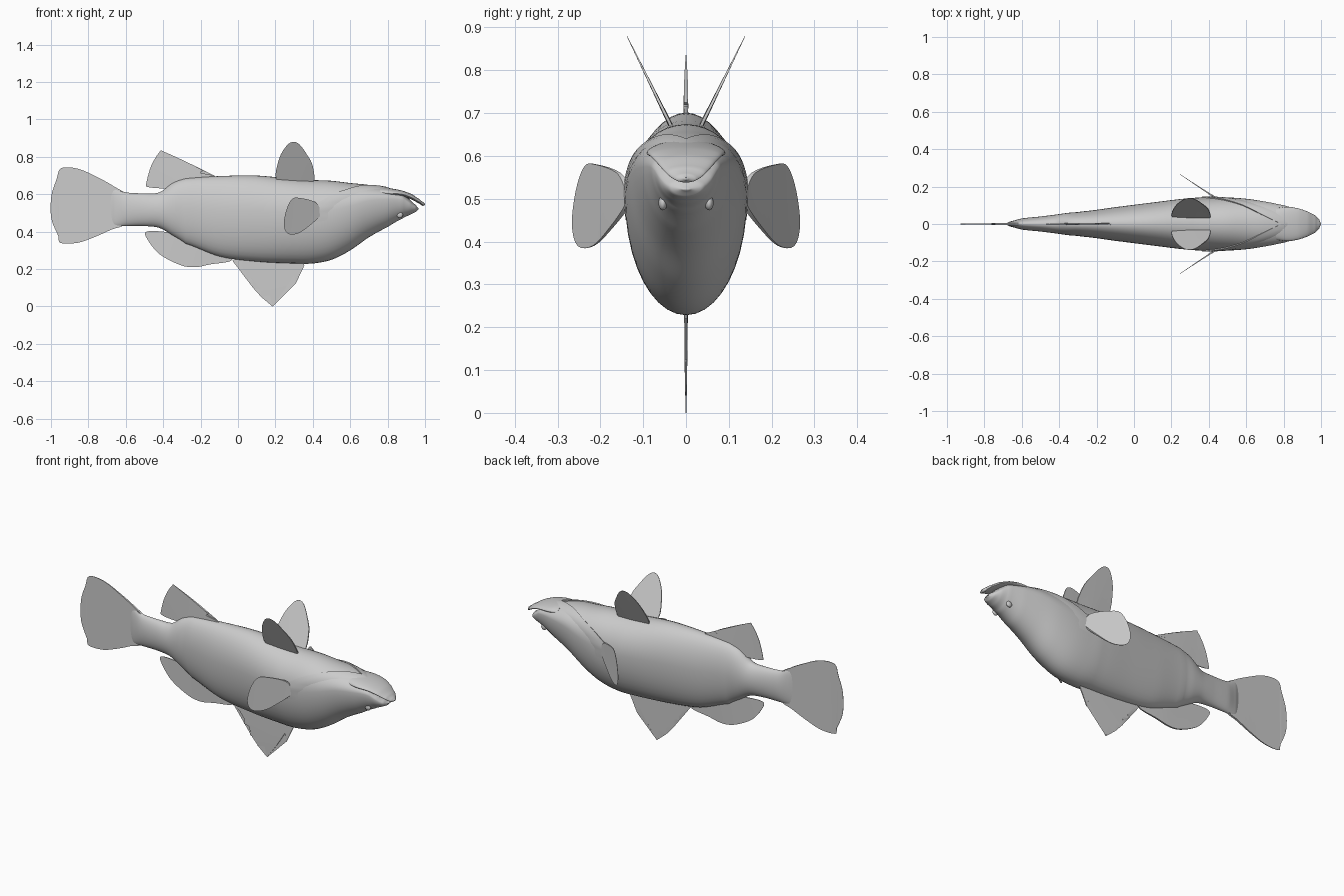
import bpy, bmesh, math
from mathutils import Vector

if "Cube" in bpy.data.objects:
    bpy.data.objects.remove(bpy.data.objects["Cube"], do_unlink=True)

grey = bpy.data.materials.new("plain grey")
grey.use_nodes = True
colour = (0.6, 0.6, 0.6, 1)
grey.diffuse_color = colour
grey.node_tree.nodes["Principled BSDF"].inputs["Base Color"].default_value = colour


def finish(name, bm, angle=40):
    bmesh.ops.recalc_face_normals(bm, faces=bm.faces)
    mesh = bpy.data.meshes.new(name)
    bm.to_mesh(mesh)
    bm.free()
    mesh.materials.append(grey)
    mesh.shade_smooth()
    mesh.set_sharp_from_angle(angle=math.radians(angle))
    obj = bpy.data.objects.new(name, mesh)
    bpy.context.collection.objects.link(obj)
    return obj


def spline(a, b, c, d, t):
    """Catmull-Rom blend between b and c."""
    return b + 0.5 * t * (c - a + t * (2 * a - 5 * b + 4 * c - d + t * (3 * (b - c) + d - a)))


def station(rows, x):
    """Interpolate bottom, top, half width and widest-height fraction at x."""
    last = len(rows) - 1
    i = max(k for k in range(last) if rows[k][0] <= x or k == 0)
    t = (x - rows[i][0]) / (rows[i + 1][0] - rows[i][0])
    four = [rows[min(max(k, 0), last)] for k in range(i - 1, i + 3)]
    return [spline(*column, t) for column in list(zip(*four))[1:]]


def surface(rows, x, angle, grow=0.0):
    """Point on the egg-shaped section at x; angle runs from the top."""
    low, high, wide, frac = station(rows, x)
    mid = low + (high - low) * frac
    reach = high - mid if math.cos(angle) > 0 else mid - low
    return Vector((x, (wide + grow) * math.sin(angle), mid + (reach + grow) * math.cos(angle)))


def grid(bm, rings, closed):
    for a, b in zip(rings, rings[1:]):
        for i in range(len(a) - (0 if closed else 1)):
            j = (i + 1) % len(a)
            bm.faces.new((a[i], a[j], b[j], b[i]))


def loft(name, rows, steps=6, sides=40):
    bm = bmesh.new()
    xs = [p[0] + (q[0] - p[0]) * k / steps for p, q in zip(rows, rows[1:]) for k in range(steps)]
    xs.append(rows[-1][0])
    rings = [[bm.verts.new(surface(rows, x, math.tau * i / sides)) for i in range(sides)] for x in xs]
    grid(bm, rings, True)
    bm.faces.new(rings[0])
    bm.faces.new(rings[-1])
    return finish(name, bm, 60)


# Body: x, bottom, top, half width, fraction of height at the widest point
body_rows = [
    (-.69, .46, .62, .003, .5), (-.66, .43, .63, .014, .5), (-.6, .43, .61, .03, .5),
    (-.5, .43, .605, .04, .5), (-.42, .42, .61, .05, .5), (-.35, .38, .66, .06, .52),
    (-.28, .335, .685, .067, .55), (-.1, .267, .697, .09, .57), (.1, .24, .7, .115, .59),
    (.3, .23, .682, .138, .6), (.4, .23, .676, .142, .6), (.5, .25, .672, .142, .62),
    (.6, .3, .66, .135, .66), (.7, .37, .65, .12, .7), (.8, .425, .632, .1, .72),
    (.88, .47, .605, .079, .75), (.92, .49, .57, .062, .72), (.95, .505, .543, .04, .6),
    (.966, .52, .525, .008, .5)]
loft("body", body_rows)

# Flat jaw lying over the open mouth
loft("jaw", [
    (.76, .59, .638, .085, .4), (.82, .59, .631, .092, .4), (.88, .588, .619, .083, .4),
    (.93, .571, .6, .066, .4), (.97, .55, .574, .045, .4), (.99, .538, .558, .024, .4),
    (1, .544, .55, .004, .5)])

# Gill covers: raised shells whose rear edge sweeps from the back to the flank
for side, label in ((1, "left"), (-1, "right")):
    bm = bmesh.new()
    edge = [(0, .79), (.2, .74), (.5, .66), (.8, .58), (1.1, .48), (1.35, .4), (1.6, .36), (1.8, .37)]
    rings = []
    for (a, x), (b, x2) in zip(edge, edge[1:]):
        for k in range(4):
            t = k / 4
            ang, start = a + (b - a) * t, x + (x2 - x) * t
            fade = min(1, (1.8 - ang) * 3)
            rings.append([bm.verts.new(surface(body_rows, start + .16 * s, side * ang, grow))
                          for s, grow in ((0, -.004), (0, .006 * fade), (.3, .005 * fade),
                                          (.65, .002 * fade), (1, -.003))])
    grid(bm, rings, False)
    finish(label + "_gill_cover", bm, 35)


def fin(name, outline, root, lean=lambda x, z: 0, rounded=True, thick=.007):
    """Thin blade tapering away from its root; lean gives y from x and z."""
    pts = [Vector(p) for p in outline]
    n = len(pts)
    if rounded:
        pts = [spline(pts[i - 1], pts[i], pts[(i + 1) % n], pts[(i + 2) % n], k / 4)
               for i in range(n) for k in range(4)]
    far = max((p - Vector(root)).length for p in pts)
    bm = bmesh.new()
    rims = []
    for side in (-1, 1):
        rim = []
        for p in pts:
            half = thick * (1.1 - (p - Vector(root)).length / far)
            rim.append(bm.verts.new((p.x, lean(p.x, p.y) + side * half, p.y)))
        rims.append(rim)
    grid(bm, rims, True)
    for rim in rims:
        bm.faces.new(rim)
    bmesh.ops.triangulate(bm, faces=[f for f in bm.faces if len(f.verts) > 4])
    return finish(name, bm, 30)


# Fins on the centre line
fin("tail_fin", [
    (-.945, .74), (-.85, .735), (-.74, .685), (-.66, .64), (-.6, .59), (-.6, .45),
    (-.68, .41), (-.77, .37), (-.86, .34), (-.95, .34), (-.96, .375), (-.998, .47),
    (-.998, .59), (-.97, .68)], (-.6, .52))
fin("upper_rear_fin", [
    (-.485, .64), (-.49, .66), (-.465, .75), (-.42, .825), (-.39, .825), (-.2, .735),
    (-.2, .715), (-.12, .695), (-.2, .66), (-.36, .635), (-.42, .632)], (-.25, .66))
fin("lower_rear_fin", [
    (-.49, .4), (-.485, .36), (-.42, .28), (-.31, .222), (-.23, .21), (-.15, .225),
    (-.03, .25), (-.15, .32), (-.3, .38), (-.4, .4)], (-.2, .35))
fin("spiny_fin", [
    (-.03, .245), (.01, .225), (.045, .18), (.04, .155), (.075, .15), (.08, .1), (.12, .09),
    (.125, .05), (.17, .06), (.185, 0), (.25, .09), (.3, .17), (.31, .125), (.355, .22),
    (.34, .26), (0, .27)], (.17, .27), rounded=False)

# Paired fins, leaning outwards
for side, label in ((1, "left"), (-1, "right")):
    fin(label + "_upper_fin", [
        (.205, .68), (.22, .79), (.26, .86), (.295, .88), (.33, .865), (.37, .81),
        (.4, .75), (.4, .66), (.3, .66)], (.31, .66),
        lambda x, z: side * (.035 + (z - .67) * .49), thick=.006)
    fin(label + "_side_fin", [
        (.245, .44), (.26, .52), (.29, .575), (.33, .58), (.41, .56), (.44, .52),
        (.44, .485), (.38, .43), (.32, .39), (.265, .39)], (.44, .5),
        lambda x, z: side * (.137 + (.44 - x) * .66), thick=.006)
    # Small bulging eye
    bm = bmesh.new()
    bmesh.ops.create_uvsphere(bm, u_segments=20, v_segments=12, radius=.017)
    eye = finish(label + "_eye", bm)
    low, high, wide, frac = station(body_rows, .865)
    mid = low + (high - low) * frac
    eye.location = (.865, side * wide * math.sqrt(1 - ((mid - .49) / (mid - low)) ** 2), .49)
    eye.scale = (1, .6, 1)
